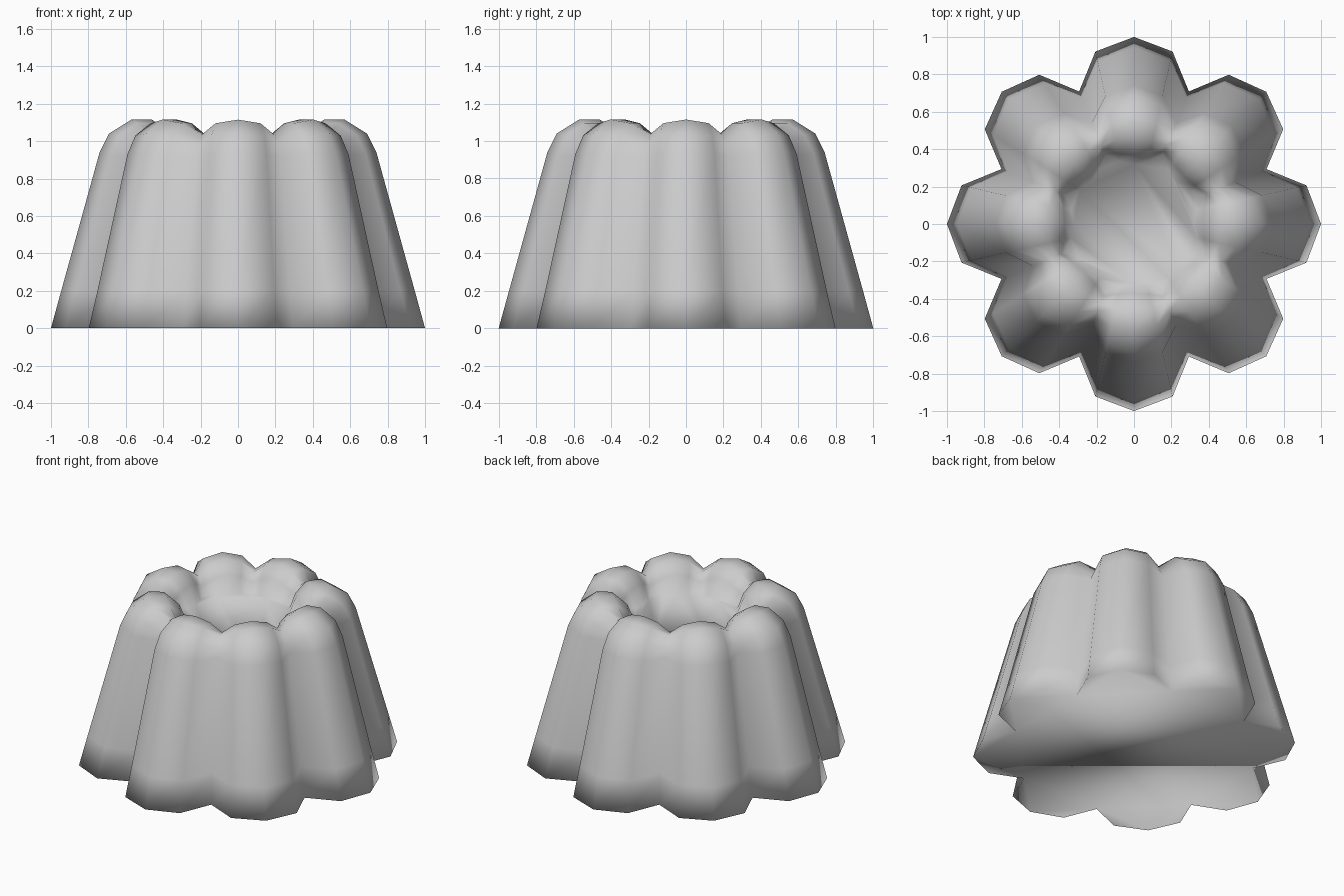
import bpy, bmesh
from math import sin, cos, radians

if "Cube" in bpy.data.objects:
    bpy.data.objects.remove(bpy.data.objects["Cube"])

LOBES = 8
# (radius, height) profiles from base, over the rim, down to the central floor
CREST = [(1.0, 0), (.945, .2), (.74, .94), (.69, 1.04), (.57, 1.115),
         (.46, 1.115), (.37, 1.05), (.32, .93)]
FLANK = [(.945, 0), (.89, .2), (.70, .93), (.65, 1.03), (.555, 1.095),
         (.46, 1.095), (.385, 1.03), (.345, .93)]
GROOVE = [(.767, 0), (.73, .2), (.585, .92), (.55, .97), (.505, 1.035),
          (.455, 1.035), (.42, .98), (.40, .93)]

bm = bmesh.new()


def column(profile, degrees):
    a = radians(degrees)
    return [bm.verts.new((r * cos(a), r * sin(a), z)) for r, z in profile]


# Fluted sides: four profile columns per lobe
columns = []
for i in range(LOBES):
    a = i * 360 / LOBES
    columns += [column(CREST, a), column(FLANK, a + 12.6),
                column(GROOVE, a + 22.5), column(FLANK, a + 32.4)]
for i, c in enumerate(columns):
    d = columns[(i + 1) % len(columns)]
    for j in range(len(c) - 1):
        bm.faces.new((c[j], d[j], d[j + 1], c[j + 1]))

# Scalloped hollow floor and flat underside
bm.faces.new([c[-1] for c in columns])
bm.faces.new([c[0] for c in reversed(columns)])
bmesh.ops.recalc_face_normals(bm, faces=bm.faces)
for f in bm.faces:
    f.smooth = True

mesh = bpy.data.meshes.new("fluted_cake")
bm.to_mesh(mesh)
bm.free()
cake = bpy.data.objects.new("fluted_cake", mesh)
bpy.context.collection.objects.link(cake)
